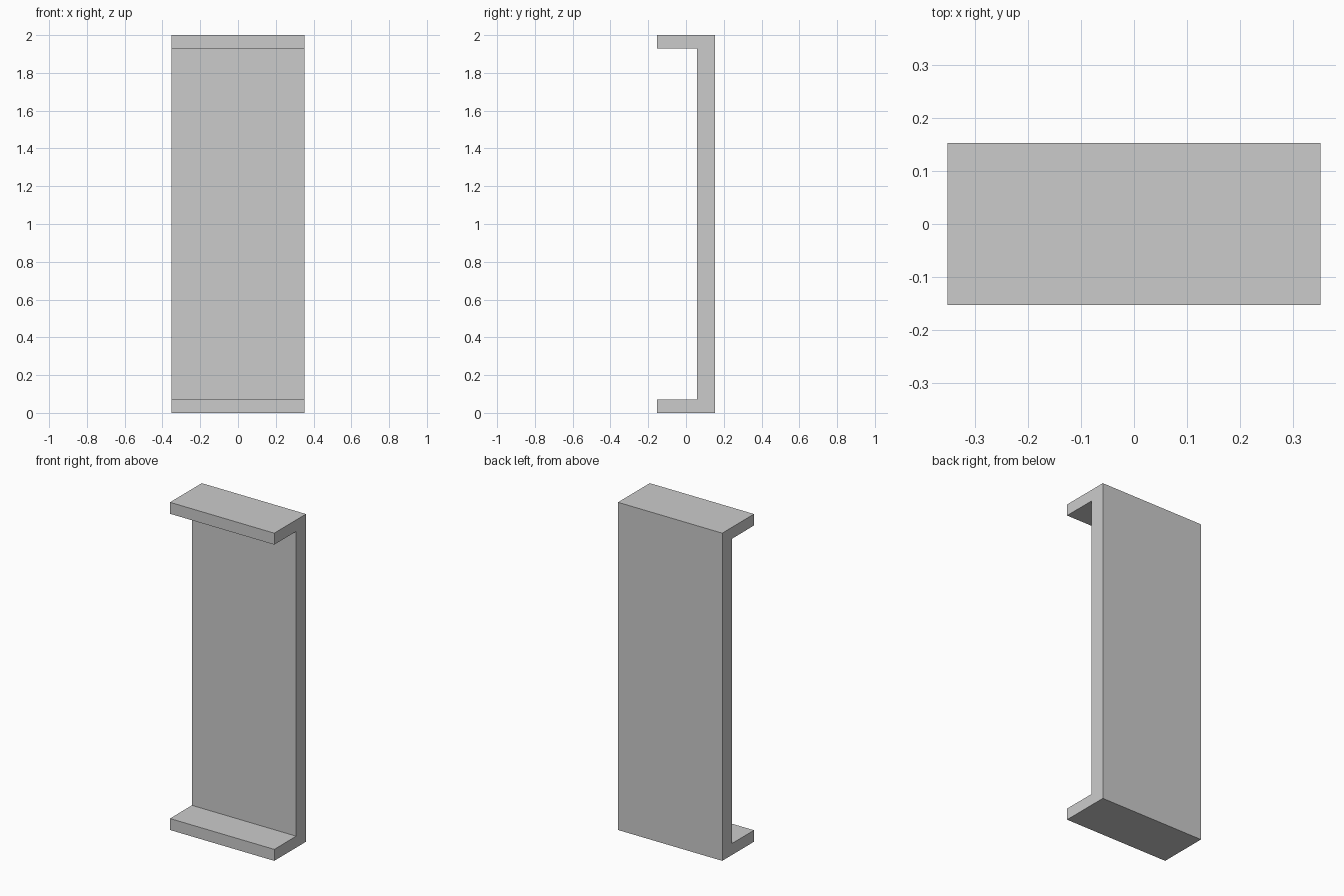
import bpy, bmesh

if "Cube" in bpy.data.objects:
    bpy.data.objects.remove(bpy.data.objects["Cube"])

HALF_W, HALF_D, HEIGHT = 0.352, 0.153, 2.0
WEB_Y, FLANGE = 0.058, 0.07

# C-shaped side profile (y, z)
profile = [
    (-HALF_D, 0), (HALF_D, 0), (HALF_D, HEIGHT), (-HALF_D, HEIGHT),
    (-HALF_D, HEIGHT - FLANGE), (WEB_Y, HEIGHT - FLANGE),
    (WEB_Y, FLANGE), (-HALF_D, FLANGE),
]

# Channel: profile extruded across the width
bm = bmesh.new()
face = bm.faces.new([bm.verts.new((-HALF_W, y, z)) for y, z in profile])
extruded = bmesh.ops.extrude_face_region(bm, geom=[face], use_keep_orig=True)
verts = [g for g in extruded["geom"] if isinstance(g, bmesh.types.BMVert)]
bmesh.ops.translate(bm, verts=verts, vec=(2 * HALF_W, 0, 0))
bmesh.ops.recalc_face_normals(bm, faces=bm.faces[:])

mesh = bpy.data.meshes.new("channel_panel")
bm.to_mesh(mesh)
bm.free()
bpy.context.collection.objects.link(bpy.data.objects.new("channel_panel", mesh))
